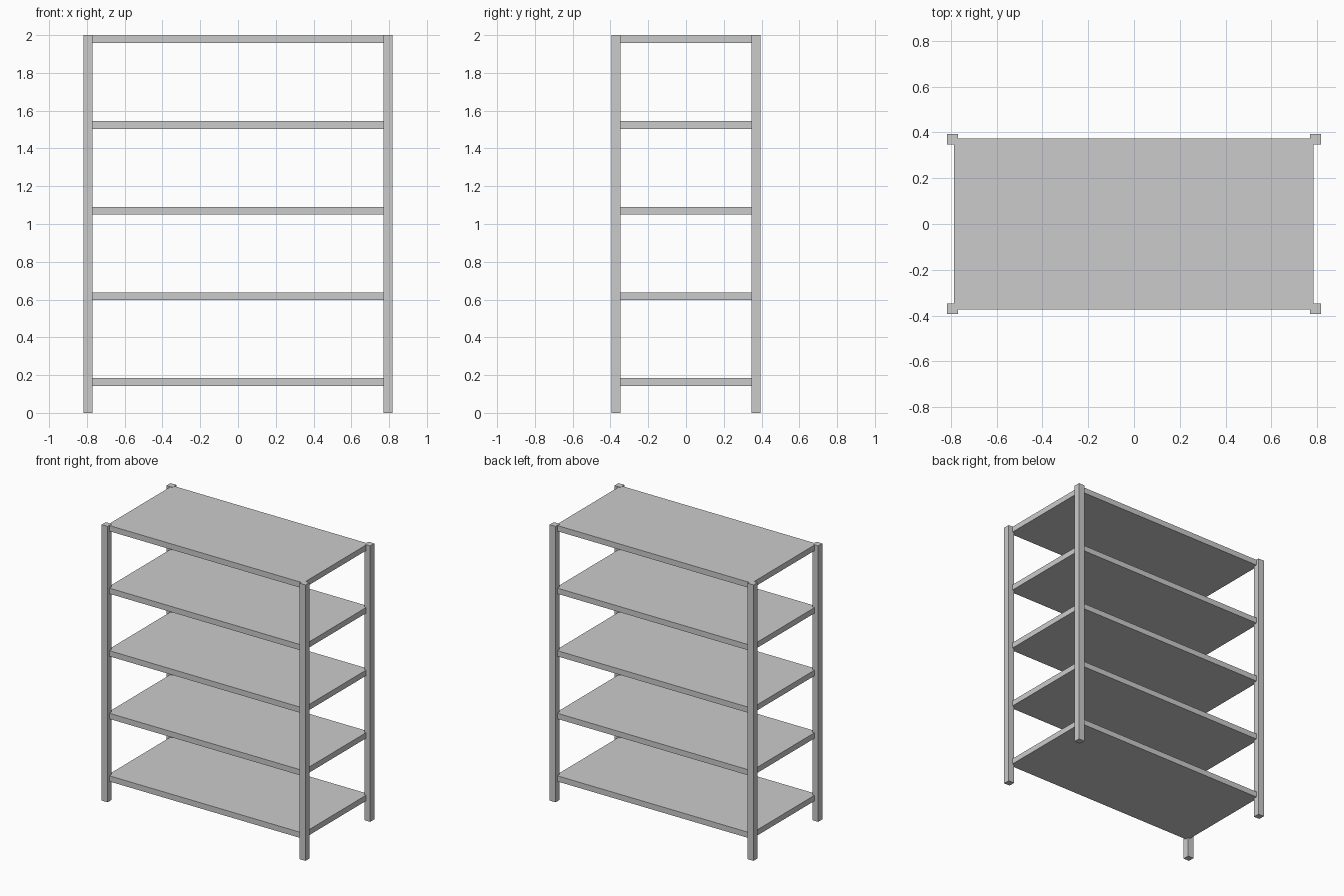
import bpy

if "Cube" in bpy.data.objects:
    bpy.data.objects.remove(bpy.data.objects["Cube"])

def box(name, lo, hi):
    size = [b - a for a, b in zip(lo, hi)]
    mid = [(a + b) / 2 for a, b in zip(lo, hi)]
    bpy.ops.mesh.primitive_cube_add(size=1, location=mid)
    ob = bpy.context.object
    ob.name = name
    ob.scale = size
    bpy.ops.object.transform_apply(location=False, rotation=False, scale=True)
    return ob

W, D, H, POST = 0.817, 0.394, 2.0, 0.047

# Four corner posts
for sx, side in ((-1, "left"), (1, "right")):
    for sy, end in ((-1, "front"), (1, "back")):
        cx, cy = sx * (W - POST / 2), sy * (D - POST / 2)
        box(f"{end}_{side}_post",
            (cx - POST / 2, cy - POST / 2, 0), (cx + POST / 2, cy + POST / 2, H))

# Five evenly spaced shelves, let into the posts
for i in range(5):
    top = 0.184 + i * 0.4535
    box(f"shelf_{i + 1}", (-0.787, -0.373, top - 0.041), (0.784, 0.373, top))
